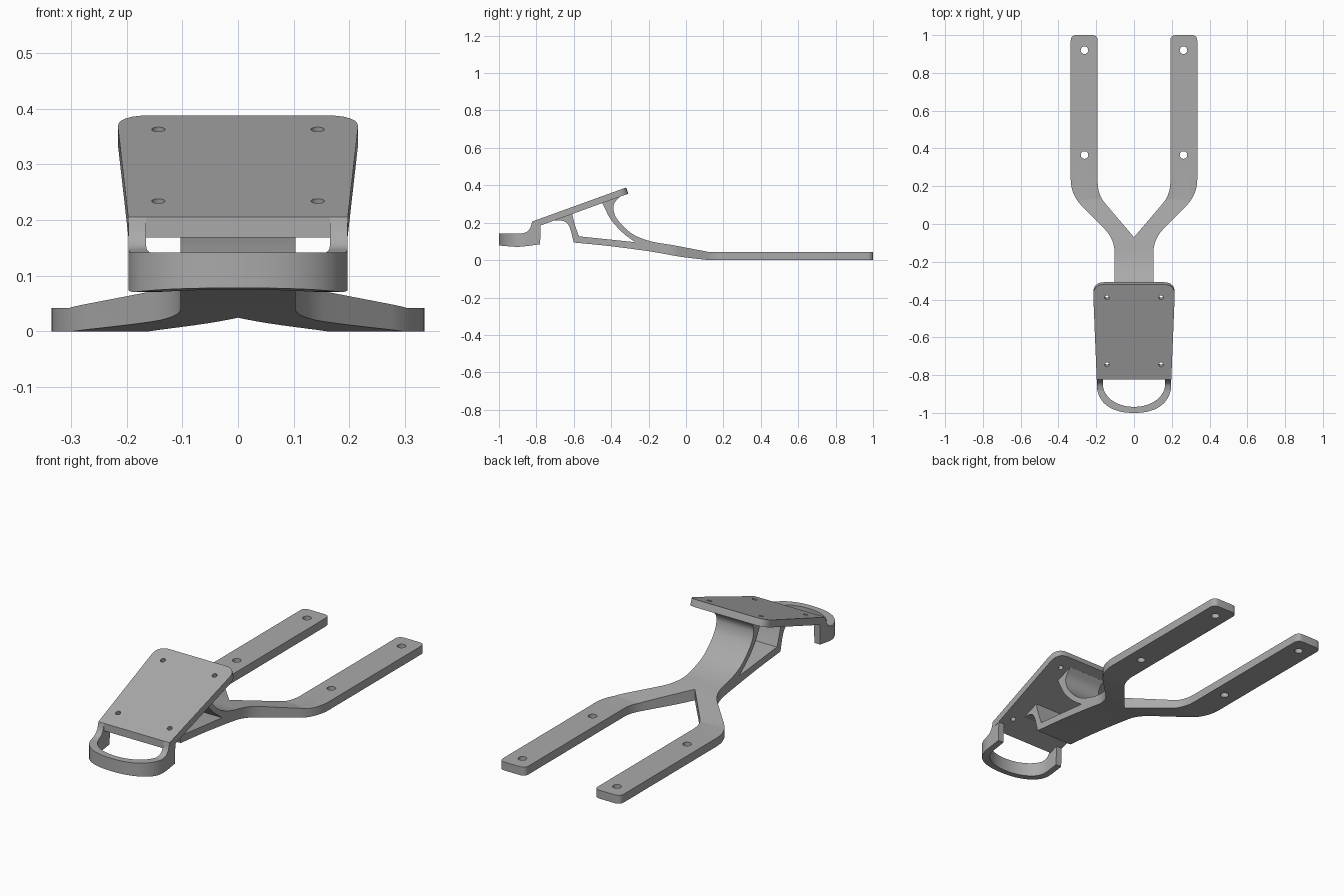
import bpy, bmesh, math
from mathutils import Matrix, Vector

if "Cube" in bpy.data.objects:
    bpy.data.objects.remove(bpy.data.objects["Cube"], do_unlink=True)

grey = bpy.data.materials.new("plain grey")
grey.use_nodes = True
COLOUR = (0.40, 0.40, 0.40, 1)
grey.diffuse_color = COLOUR
grey.node_tree.nodes["Principled BSDF"].inputs["Base Color"].default_value = COLOUR


def prism(name, pts, axis, lo, hi):
    """Extrude a (y, z) profile along X or an (x, y) outline along Z."""
    bm = bmesh.new()
    place = (lambda p: (lo, *p)) if axis == "X" else (lambda p: (*p, lo))
    face = bm.faces.new([bm.verts.new(place(p)) for p in pts])
    out = bmesh.ops.extrude_face_region(bm, geom=[face])["geom"]
    move = Vector((hi - lo, 0, 0) if axis == "X" else (0, 0, hi - lo))
    bmesh.ops.translate(bm, vec=move, verts=[v for v in out if isinstance(v, bmesh.types.BMVert)])
    bmesh.ops.recalc_face_normals(bm, faces=bm.faces)
    mesh = bpy.data.meshes.new(name)
    bm.to_mesh(mesh)
    bm.free()
    mesh.materials.append(grey)
    obj = bpy.data.objects.new(name, mesh)
    bpy.context.collection.objects.link(obj)
    return obj


def combine(obj, tool, operation):
    """Apply a boolean and remove the tool."""
    mod = obj.modifiers.new(operation, "BOOLEAN")
    mod.operation, mod.solver, mod.object = operation, "EXACT", tool
    bpy.ops.object.select_all(action="DESELECT")
    bpy.context.view_layer.objects.active = obj
    obj.select_set(True)
    bpy.ops.object.modifier_apply(modifier=mod.name)
    bpy.data.objects.remove(tool, do_unlink=True)


def smooth(obj):
    bpy.ops.object.select_all(action="DESELECT")
    bpy.context.view_layer.objects.active = obj
    obj.select_set(True)
    bpy.ops.object.shade_smooth_by_angle(angle=math.radians(28))


def curve(pts, steps=6):
    """Smooth path through a few points."""
    v = [Vector(p) for p in pts]
    v = [2 * v[0] - v[1]] + v + [2 * v[-1] - v[-2]]
    out = []
    for a, b, c, d in zip(v, v[1:], v[2:], v[3:]):
        for i in range(steps):
            t = i / steps
            out.append(tuple(0.5 * (2 * b + (c - a) * t + (2 * a - 5 * b + 4 * c - d) * t * t
                                    + (3 * b - a - 3 * c + d) * t ** 3)))
    return out + [tuple(pts[-1])]


def rounded(corners, steps=6):
    """Polygon from (x, y, setback) corners, each eased by its setback."""
    out = []
    for i, (x, y, r) in enumerate(corners):
        p = Vector((x, y))
        if r == 0:
            out.append((x, y))
            continue
        a = p + r * (Vector(corners[i - 1][:2]) - p).normalized()
        b = p + r * (Vector(corners[(i + 1) % len(corners)][:2]) - p).normalized()
        for k in range(steps + 1):
            t = k / steps
            w = 2 * t * (1 - t) * 0.9
            q = (1 - t) ** 2 * a + w * p + t * t * b
            out.append(tuple(q / ((1 - t) ** 2 + w + t * t)))
    return out


def mirrored(half):
    return half + [(-p[0], *p[1:]) for p in reversed(half) if p[0] != 0]


def circle(x, y, r):
    return [(x + r * math.cos(a), y + r * math.sin(a))
            for a in (math.tau * i / 24 for i in range(24))]


# Forked frame: side profile of beam, strut and curved brace
bottom = curve([(-0.6, 0.094), (-0.41, 0.075), (-0.19, 0.046), (-0.03, 0.018), (0.12, 0.0)])
brace_back = curve([(0.13, 0.042), (-0.06, 0.078), (-0.19, 0.101), (-0.29, 0.142),
                    (-0.365, 0.215), (-0.388, 0.27), (-0.382, 0.305), (-0.355, 0.338)])
strut_front = curve([(-0.7, 0.213), (-0.65, 0.207), (-0.622, 0.175), (-0.6, 0.094)])
side = (strut_front[:-1] + bottom + [(1, 0), (1, 0.042)] + brace_back
        + [(-0.355, 0.35), (-0.7, 0.225)])
frame = prism("forked_frame", side, "X", -0.5, 0.5)

# Open window between strut and brace
brace_front = curve([(-0.273, 0.096), (-0.34, 0.148), (-0.4, 0.214), (-0.433, 0.275), (-0.455, 0.32)])
strut_back = curve([(-0.612, 0.27), (-0.605, 0.23), (-0.59, 0.176), (-0.572, 0.127)])
combine(frame, prism("window_cutter", brace_front + [(-0.46, 0.4), (-0.615, 0.4)] + strut_back,
                     "X", -0.6, 0.6), "DIFFERENCE")

# Plan outline of neck and two arms
half = [(0, -0.07, 0), (0.192, 0.155, 0.06), (0.192, 1, 0.03), (0.335, 1, 0.03),
        (0.335, 0.155, 0.08), (0.103, -0.08, 0.07), (0.103, -0.8, 0)]
combine(frame, prism("plan_cutter", rounded(mirrored(half)), "Z", -0.2, 0.7), "INTERSECT")
for sx in (-1, 1):
    for y in (0.365, 0.92):
        combine(frame, prism("hole_cutter", circle(sx * 0.262, y, 0.02), "Z", -0.1, 0.2), "DIFFERENCE")
smooth(frame)

# Tilted plate with upright front edge
slope = math.radians(19.9)
tilt = Matrix.Translation((0, -0.823, 0.206)) @ Matrix.Rotation(slope, 4, "X")
plate = prism("tilted_plate", rounded(mirrored([(0.195, -0.06, 0), (0.218, 0.535, 0.06)])),
              "Z", -0.035, 0)
plate.data.transform(tilt)
combine(plate, prism("front_trim", [(-0.823, -0.5), (0.5, -0.5), (0.5, 1), (-0.823, 1)],
                     "X", -1, 1), "INTERSECT")
for sx in (-1, 1):
    for s in (0.083, 0.461):
        hole = prism("hole_cutter", circle(sx * 0.143, s, 0.012), "Z", -0.1, 0.1)
        hole.data.transform(tilt)
        combine(plate, hole, "DIFFERENCE")
smooth(plate)

# Front loop: side profile trimmed by a U outline
loop_side = (curve([(-0.88, 0.142), (-0.85, 0.152), (-0.832, 0.174), (-0.823, 0.206)])
             + [(-0.777, 0.188), (-0.78, 0.085)]
             + curve([(-0.85, 0.075), (-0.91, 0.071), (-1.01, 0.079)]) + [(-1.01, 0.142)])
loop = prism("front_loop", loop_side, "X", -0.5, 0.5)


def arc(a, b, power):
    pts = []
    for i in range(41):
        t = math.pi * i / 40
        c, s = math.cos(t), math.sin(t)
        pts.append((math.copysign(abs(c) ** (2 / power), c) * a, -0.845 - abs(s) ** (2 / power) * b))
    return pts


outline = [(0.197, -0.77)] + arc(0.197, 0.155, 2.3) + [(-0.197, -0.77), (-0.165, -0.77)]
outline += arc(0.165, 0.123, 2.05)[::-1] + [(0.165, -0.77)]
combine(loop, prism("loop_cutter", outline, "Z", 0, 0.5), "INTERSECT")
smooth(loop)
